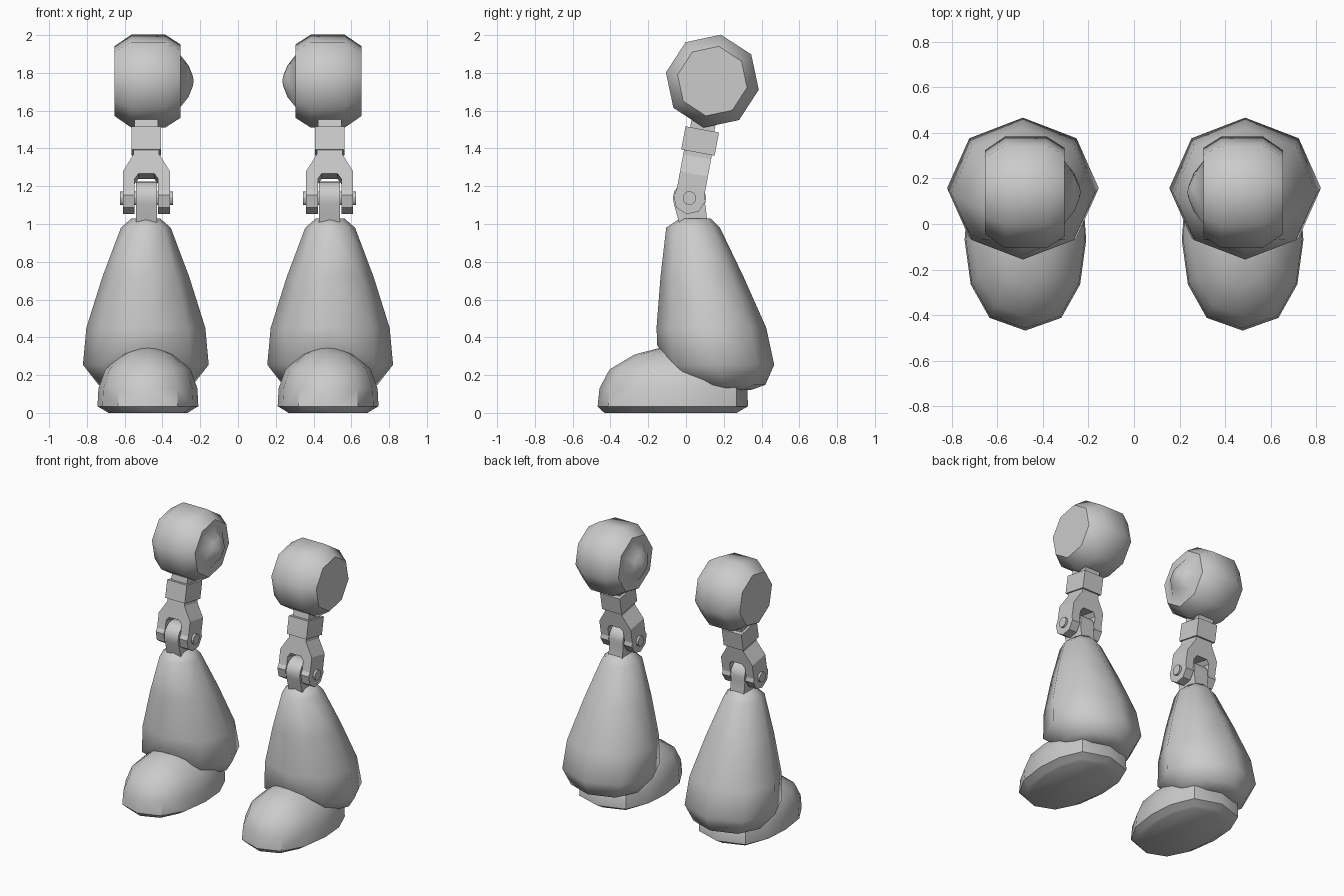
import bpy, bmesh, math
from mathutils import Vector

if "Cube" in bpy.data.objects:
    bpy.data.objects.remove(bpy.data.objects["Cube"])

grey = bpy.data.materials.new("light_grey")
grey.diffuse_color = (0.6, 0.6, 0.6, 1)
grey.use_nodes = True
grey.node_tree.nodes["Principled BSDF"].inputs["Base Color"].default_value = grey.diffuse_color

CX = 0.485                      # leg centre line
PIN_Y, PIN_Z = 0.0185, 1.137    # knee pin
TILT = math.radians(10.5)       # lean of the upper leg


def loft(name, rings, smooth=30):
    """Skin closed rings of equal length, cap both ends, mirror to the other leg."""
    bm = bmesh.new()
    vs = [[bm.verts.new(p) for p in r] for r in rings]
    n = len(rings[0])
    for a, b in zip(vs, vs[1:]):
        for i in range(n):
            j = (i + 1) % n
            bm.faces.new((a[i], a[j], b[j], b[i]))
    bm.faces.new(vs[0])
    bm.faces.new(vs[-1])
    bmesh.ops.recalc_face_normals(bm, faces=bm.faces)
    me = bpy.data.meshes.new(name)
    bm.to_mesh(me)
    bm.free()
    me.materials.append(grey)
    ob = bpy.data.objects.new(name, me)
    bpy.context.collection.objects.link(ob)
    bpy.ops.object.select_all(action='DESELECT')
    ob.select_set(True)
    bpy.context.view_layer.objects.active = ob
    bpy.ops.object.shade_smooth_by_angle(angle=math.radians(smooth))
    ob.modifiers.new("mirror", 'MIRROR').use_axis[0] = True
    return ob


def leaning(x, v, u):
    """Point in the tilted upper-leg frame: v is depth, u is distance up from the pin."""
    return Vector((CX + x, PIN_Y + v * math.cos(TILT) + u * math.sin(TILT),
                   PIN_Z - v * math.sin(TILT) + u * math.cos(TILT)))


def disc(x, v, u, r, n):
    """Ring around the x axis in the tilted frame."""
    return [leaning(x, v + r * math.sin(2 * math.pi * i / n),
                    u + r * math.cos(2 * math.pi * i / n)) for i in range(n)]


def block(name, w, d, u0, u1):
    return loft(name, [[leaning(a * w, b * d, u) for a, b in
                        ((-1, -1), (1, -1), (1, 1), (-1, 1))] for u in (u0, u1)])


# Hip ball: eight-sided lathe with a flat outer face and a small dome inside
hip = [(.655, .187), (.565, .25), (.385, .25), (.305, .198),
       (.305, .14), (.262, .085), (.24, .03), (.235, .004)]
loft("hip_ball", [disc(x - CX, .006, .631, r, 8) for x, r in hip], 50)

# Strut neck and collar
block("strut_neck", .062, .065, .2, .45)
block("strut_collar", .078, .09, .245, .37)

# Fork over the knee
half = [(.068, .26), (.068, .222), (.125, .13), (.125, 0),
        (.062, 0), (.062, .09), (.042, .118)]
outline = half + [(-x, u) for x, u in reversed(half)]
loft("knee_fork", [[leaning(x, v, u) for x, u in outline] for v in (-.075, .075)])
for side, s in (("outer", 1), ("inner", -1)):
    loft("fork_cheek_" + side, [disc(s * x, 0, 0, .086, 8) for x in (.062, .125)])

# Knee pin and tongue
loft("knee_pin", [disc(x, 0, 0, .036, 12) for x in (-.14, .14)])
arc = [math.radians(200 - 22 * i) for i in range(11)]
tongue = [(.115, 1.0), (-.035, 1.0)] + [(PIN_Y + .088 * math.cos(a), PIN_Z + .088 * math.sin(a))
                                        for a in arc]
loft("knee_tongue", [[(CX + x, y, z) for y, z in tongue] for x in (-.055, .055)])

# Shin: bell of eight-sided rings (z, front y, back y, half width, front lift)
shin = [(1.03, -.03, .13, .075, 0), (.98, -.105, .18, .132, 0), (.72, -.135, .305, .23, 0),
        (.45, -.156, .425, .315, 0), (.255, -.152, .467, .333, .1),
        (.148, 0, .42, .25, .01), (.12, .07, .34, .15, 0)]
rings = []
for z, y0, y1, w, lift in shin:
    ring = []
    for i in range(8):
        a = i * math.pi / 4
        ring.append((CX + .003 + w * math.cos(a), (y0 + y1) / 2 + (y1 - y0) / 2 * math.sin(a),
                     z + (lift if i == 6 else 0)))
    rings.append(ring)
loft("shin", rings, 50)

# Foot: rounded outline scaled into a dome (z, toe y, heel y, half width)
side = [(.59, -.86), (.9, -.49), (1, 0), (.95, .45), (.7, .85)]
plan = [(0, -1)] + side + [(0, 1)] + [(-x, y) for x, y in reversed(side)]
foot = [(0, -.43, .27, .21), (.01, -.445, .285, .225), (.035, -.468, .328, .267),
        (.13, -.458, .325, .262), (.23, -.405, .26, .226), (.31, -.27, .18, .135),
        (.345, -.135, .08, .05)]
loft("foot", [[(CX - .008 + w * x, (a + b) / 2 + (b - a) / 2 * y, z) for x, y in plan]
              for z, a, b, w in foot], 40)
